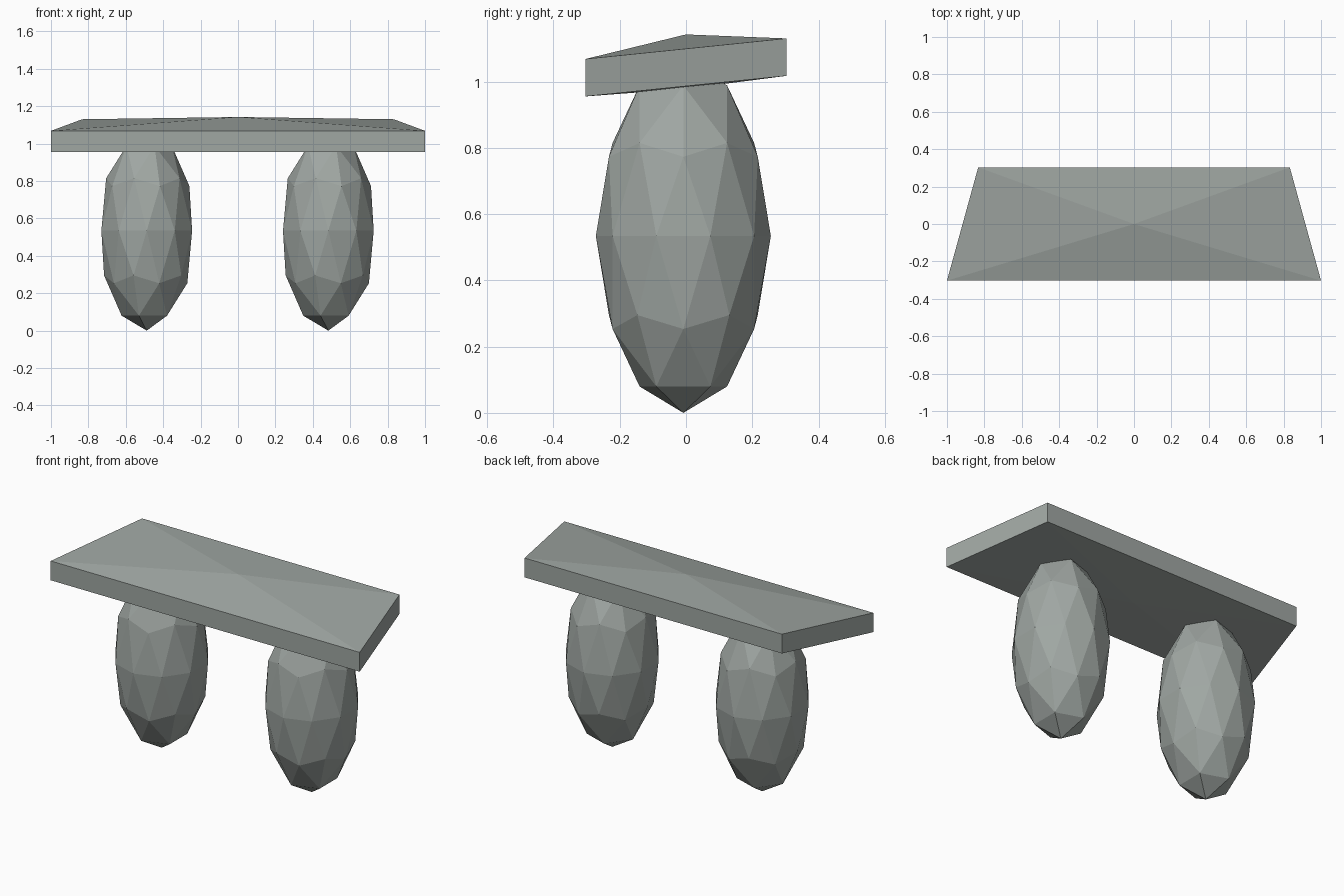
import bpy
import bmesh
from mathutils import Matrix

cube = bpy.data.objects.get("Cube")
if cube:
    bpy.data.objects.remove(cube, do_unlink=True)

# Single stone colour
stone = bpy.data.materials.new("grey_green_stone")
stone.use_nodes = True
colour = (0.35, 0.385, 0.365, 1)
stone.diffuse_color = colour
bsdf = stone.node_tree.nodes["Principled BSDF"]
bsdf.inputs["Base Color"].default_value = colour
bsdf.inputs["Roughness"].default_value = 0.8


def finish(bm, name):
    bmesh.ops.recalc_face_normals(bm, faces=bm.faces)
    mesh = bpy.data.meshes.new(name)
    bm.to_mesh(mesh)
    bm.free()
    mesh.materials.append(stone)
    obj = bpy.data.objects.new(name, mesh)
    bpy.context.scene.collection.objects.link(obj)
    return obj


# Seat: tapered, tilted slab with a slightly raised middle on both faces
bm = bmesh.new()
outline = [(-1, -0.303, 0.955), (1, -0.303, 0.955),
           (0.833, 0.303, 1.017), (-0.833, 0.303, 1.017)]
thickness = 0.113
rings = []
for lift, centre_z in ((0, 0.978), (thickness, 1.142)):
    ring = [bm.verts.new((x, y, z + lift)) for x, y, z in outline]
    centre = bm.verts.new((0, 0, centre_z))
    for i in range(4):
        bm.faces.new((ring[i], ring[(i + 1) % 4], centre))
    rings.append(ring)
low, high = rings
for i in range(4):
    j = (i + 1) % 4
    bm.faces.new((low[i], low[j], high[j], high[i]))
finish(bm, "seat")

# Legs: two faceted egg-shaped stones, pushed up into the seat
for name, x in (("right_leg", -0.488), ("left_leg", 0.483)):
    bm = bmesh.new()
    bmesh.ops.create_icosphere(bm, subdivisions=2, radius=1)
    bmesh.ops.transform(bm, verts=bm.verts,
                        matrix=Matrix.Diagonal((0.255, 0.264, 0.534, 1)))
    finish(bm, name).location = (x, -0.008, 0.534)
